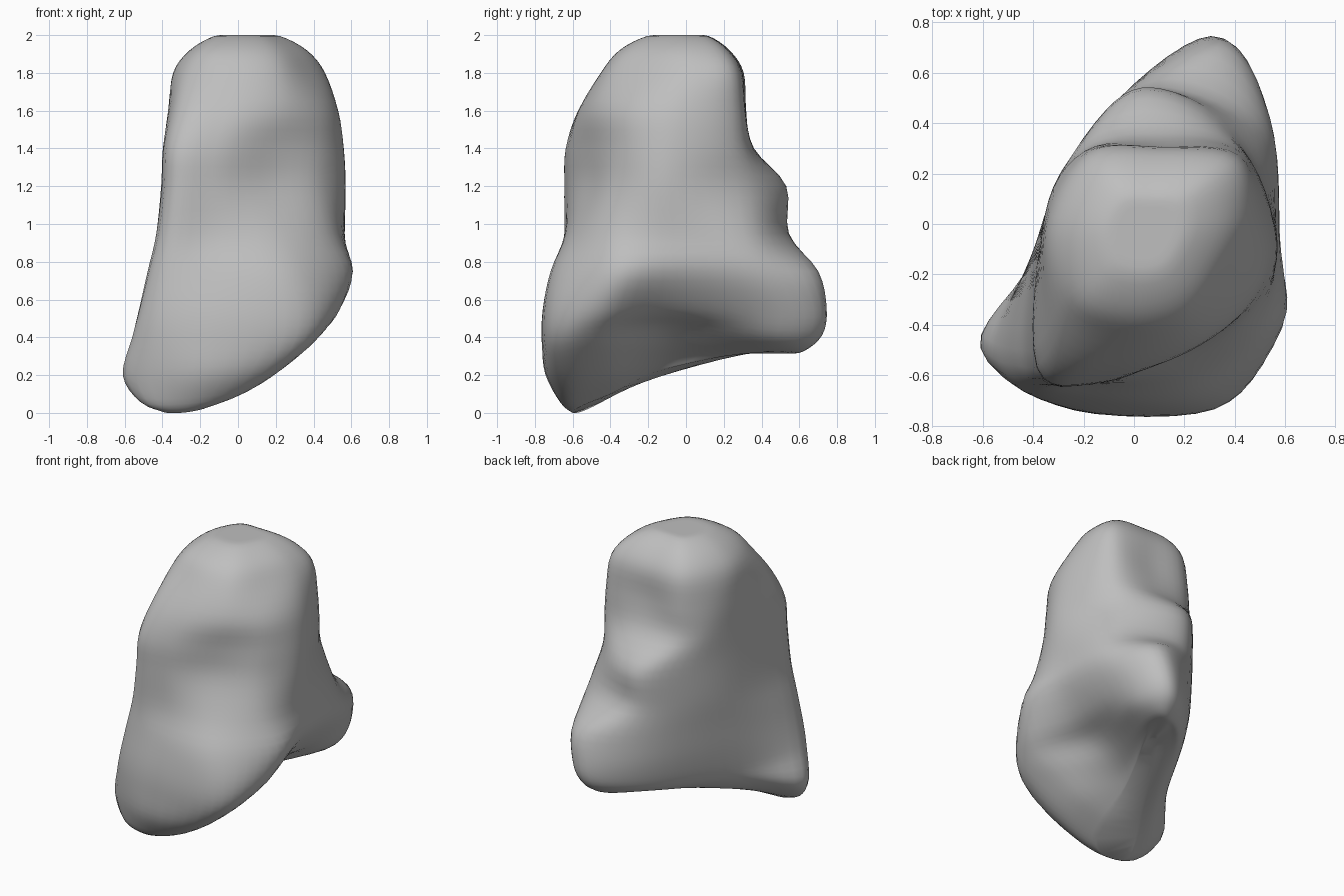
import bpy, bmesh
from mathutils import Vector

if "Cube" in bpy.data.objects:
    bpy.data.objects.remove(bpy.data.objects["Cube"])

# Cross-sections, anticlockwise from front-left: FL F FR S R BR B BL L
flat_rings = {
    1.80: [(-.27, -.36), (-.03, -.45), (.22, -.40), (.38, -.20), (.46, .03), (.40, .26), (.10, .30), (-.18, .27), (-.34, -.02)],
    1.60: [(-.33, -.49), (-.06, -.57), (.24, -.49), (.46, -.29), (.53, -.02), (.42, .28), (.10, .31), (-.19, .29), (-.355, .02)],
    1.40: [(-.38, -.56), (-.12, -.625), (.18, -.51), (.46, -.33), (.56, -.06), (.43, .29), (.10, .36), (-.20, .30), (-.355, .03)],
    1.20: [(-.39, -.57), (-.14, -.63), (.17, -.52), (.45, -.37), (.57, -.08), (.42, .33), (.11, .525), (-.12, .44), (-.355, .03)],
    0.95: [(-.42, -.57), (-.14, -.64), (.22, -.60), (.50, -.41), (.565, -.07), (.50, .36), (.15, .54), (-.11, .45), (-.36, .02)],
    0.75: [(-.47, -.56), (-.18, -.69), (.28, -.69), (.59, -.40), (.57, -.05), (.54, .42), (.33, .70), (-.07, .49), (-.37, -.02)],
    0.55: [(-.52, -.55), (-.21, -.73), (.32, -.73), (.54, -.46), (.43, -.08), (.48, .50), (.31, .745), (-.06, .49), (-.37, -.04)],
}
# Slanted underside: front-left foot is lowest, back lobe hangs higher
underside = [
    [(-.56, -.53, .40), (-.23, -.74, .38), (.30, -.73, .38), (.44, -.48, .42), (.27, -.08, .46),
     (.41, .48, .41), (.28, .72, .41), (-.05, .46, .40), (-.37, -.08, .38)],
    [(-.61, -.49, .20), (-.24, -.73, .20), (.19, -.69, .23), (.30, -.44, .31), (.14, -.06, .36),
     (.30, .45, .34), (.24, .62, .325), (-.03, .42, .33), (-.37, -.13, .28)],
    [(-.52, -.53, .06), (-.26, -.66, .05), (.02, -.62, .10), (.12, -.41, .19), (.02, -.10, .28),
     (.20, .38, .32), (.17, .52, .315), (.0, .36, .32), (-.33, -.18, .19)],
    [(-.40, -.52, .02), (-.31, -.60, .0), (-.16, -.57, .03), (-.10, -.40, .10), (-.05, -.15, .22),
     (.12, .25, .31), (.12, .35, .315), (.04, .25, .31), (-.25, -.23, .16)],
]


def spline(a, b, c, d, t):
    """Catmull-Rom point between b and c."""
    return 0.5 * (2 * b + (c - a) * t + (2 * a - 5 * b + 4 * c - d) * t * t
                  + (3 * b - a - 3 * c + d) * t ** 3)


def smooth_ring(pts, n=6):
    k = len(pts)
    return [spline(pts[i - 1], pts[i], pts[(i + 1) % k], pts[(i + 2) % k], j / n)
            for i in range(k) for j in range(n)]


def smooth_stack(rings, n=4):
    out, last = [], len(rings) - 1
    for i in range(last):
        q = [rings[max(0, min(last, i + o))] for o in (-1, 0, 1, 2)]
        for j in range(n):
            out.append([spline(*p, j / n) for p in zip(*q)])
    return out + [rings[-1]]


# Rounded crown from shrinking copies of the top section
rings = []
mid = Vector((.04, -.02))
for z, s in ((2.0, .15), (1.995, .43), (1.92, .77)):
    rings.append([Vector((*(mid + (Vector(p) - mid) * s), z)) for p in flat_rings[1.80]])
rings += [[Vector((*p, z)) for p in r] for z, r in flat_rings.items()]
rings += [[Vector(p) for p in r] for r in underside]
rings = smooth_stack([smooth_ring(r) for r in rings])

# Loft the boulder
bm = bmesh.new()
loops = [[bm.verts.new((p.x, p.y, min(2, max(0, p.z)))) for p in r] for r in rings]
for a, b in zip(loops, loops[1:]):
    for i in range(len(a)):
        j = (i + 1) % len(a)
        bm.faces.new((a[i], b[i], b[j], a[j]))
caps = [bm.faces.new(loops[0]), bm.faces.new(loops[-1][::-1])]
bmesh.ops.triangulate(bm, faces=caps)
bmesh.ops.recalc_face_normals(bm, faces=bm.faces[:])
for f in bm.faces:
    f.smooth = True
mesh = bpy.data.meshes.new("boulder")
bm.to_mesh(mesh)
bm.free()
boulder = bpy.data.objects.new("boulder", mesh)
bpy.context.collection.objects.link(boulder)

stone = bpy.data.materials.new("grey stone")
stone.diffuse_color = (.52, .52, .52, 1)
stone.use_nodes = True
stone.node_tree.nodes["Principled BSDF"].inputs["Base Color"].default_value = stone.diffuse_color
mesh.materials.append(stone)
